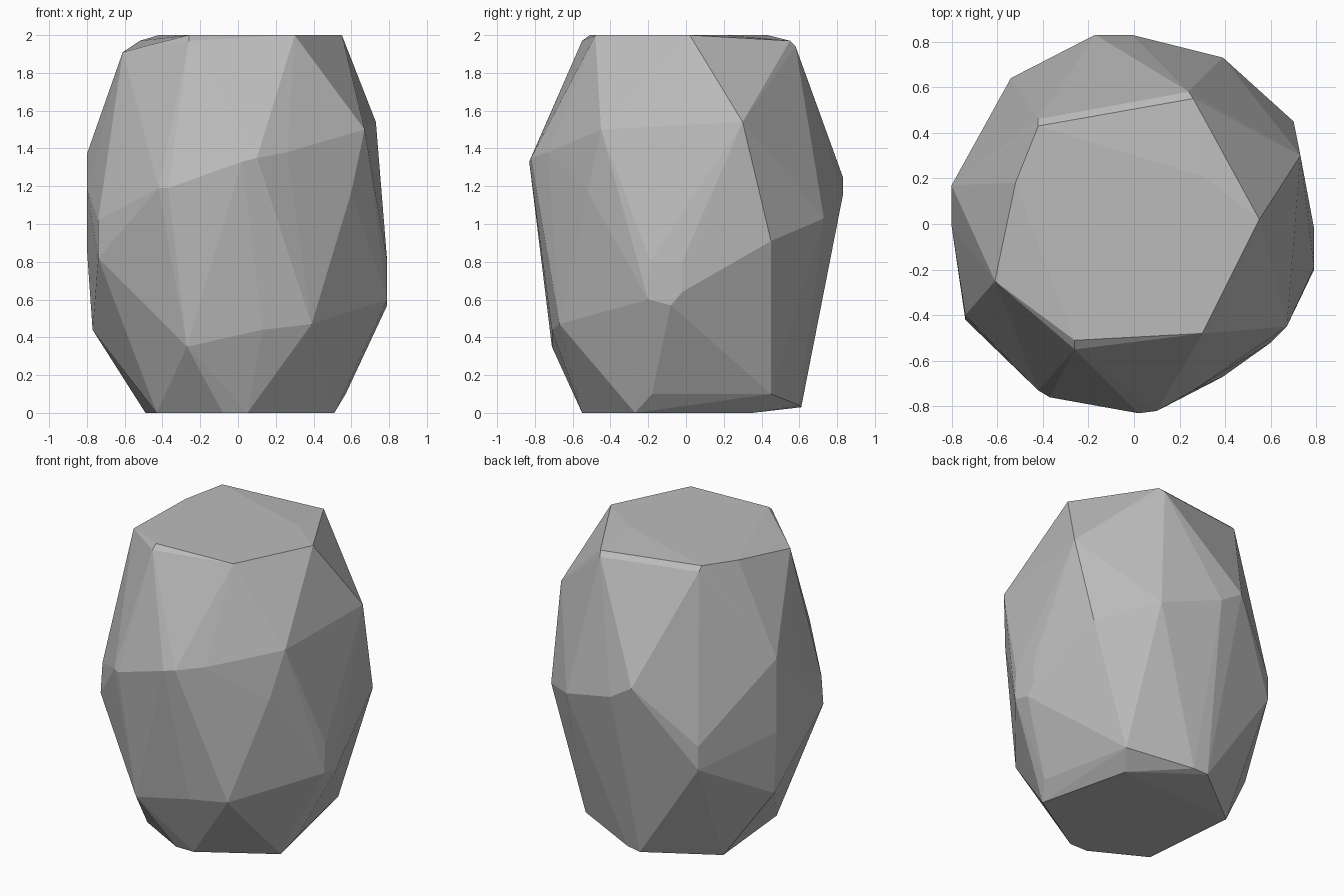
import bpy
import bmesh

# Remove the default object
default_object = bpy.data.objects.get("Cube")
if default_object:
    bpy.data.objects.remove(default_object, do_unlink=True)


def flat_material(name, value):
    material = bpy.data.materials.new(name)
    material.use_nodes = True
    colour = (value, value, value, 1)
    material.diffuse_color = colour
    shader = next(n for n in material.node_tree.nodes if n.type == "BSDF_PRINCIPLED")
    shader.inputs["Base Color"].default_value = colour
    return material


def chiselled_stone(name, corners, material):
    """Wrap the corner points (in hundredths) in a faceted convex shell."""
    mesh = bpy.data.meshes.new(name)
    stone = bpy.data.objects.new(name, mesh)
    bpy.context.collection.objects.link(stone)

    shell = bmesh.new()
    for corner in corners:
        shell.verts.new([value / 100 for value in corner])
    hull = bmesh.ops.convex_hull(shell, input=shell.verts[:], use_existing_faces=False)

    # Drop points that ended up inside the shell
    leftover = {v for v in hull["geom_interior"] + hull["geom_unused"]
                if isinstance(v, bmesh.types.BMVert)}
    bmesh.ops.delete(shell, geom=list(leftover), context="VERTS")
    bmesh.ops.recalc_face_normals(shell, faces=shell.faces[:])

    # Facets stay crisp
    for face in shell.faces:
        face.smooth = False
    shell.to_mesh(mesh)
    shell.free()
    mesh.materials.append(material)
    return stone


# Flat cut top with small chipped corners
crown = [(-42, 43, 200), (30, 21, 200), (55, 2, 200), (30, -48, 200),
         (-26, -51, 200), (-26, -55, 197), (-61, -25, 191), (-52, 18, 197),
         (-42, 46, 197), (26, 55, 197), (24, 58, 194)]

# Upper bulge where the wide facets meet
shoulder = [(67, -45, 150), (73, 30, 154), (26, -73, 138), (10, -82, 135),
            (2, -83, 133), (-37, -76, 119), (-42, -73, 119), (-80, 17, 137),
            (-17, 83, 125), (-1, 83, 115), (60, -52, 117)]

# Lower bulge
belly = [(-80, -1, 120), (-74, -40, 102), (-74, -42, 82), (39, 73, 103),
         (70, 45, 91), (-54, 64, 88), (-54, 64, 72), (-80, 17, 87),
         (79, -19, 80), (79, -2, 80), (79, -20, 60), (79, -8, 57), (79, -2, 64)]

# Tapered foot and flat underside
foot = [(39, -67, 47), (13, -71, 44), (-27, -71, 35), (-77, 15, 44),
        (57, -18, 10), (44, 45, 10), (51, -27, 0), (36, 35, 0), (2, 60, 4),
        (-8, 61, 3), (-49, 30, 0), (-43, -36, 0), (-8, -55, 0), (5, -55, 0)]

stone_grey = flat_material("stone grey", 0.5)
chiselled_stone("stone", crown + shoulder + belly + foot, stone_grey)
